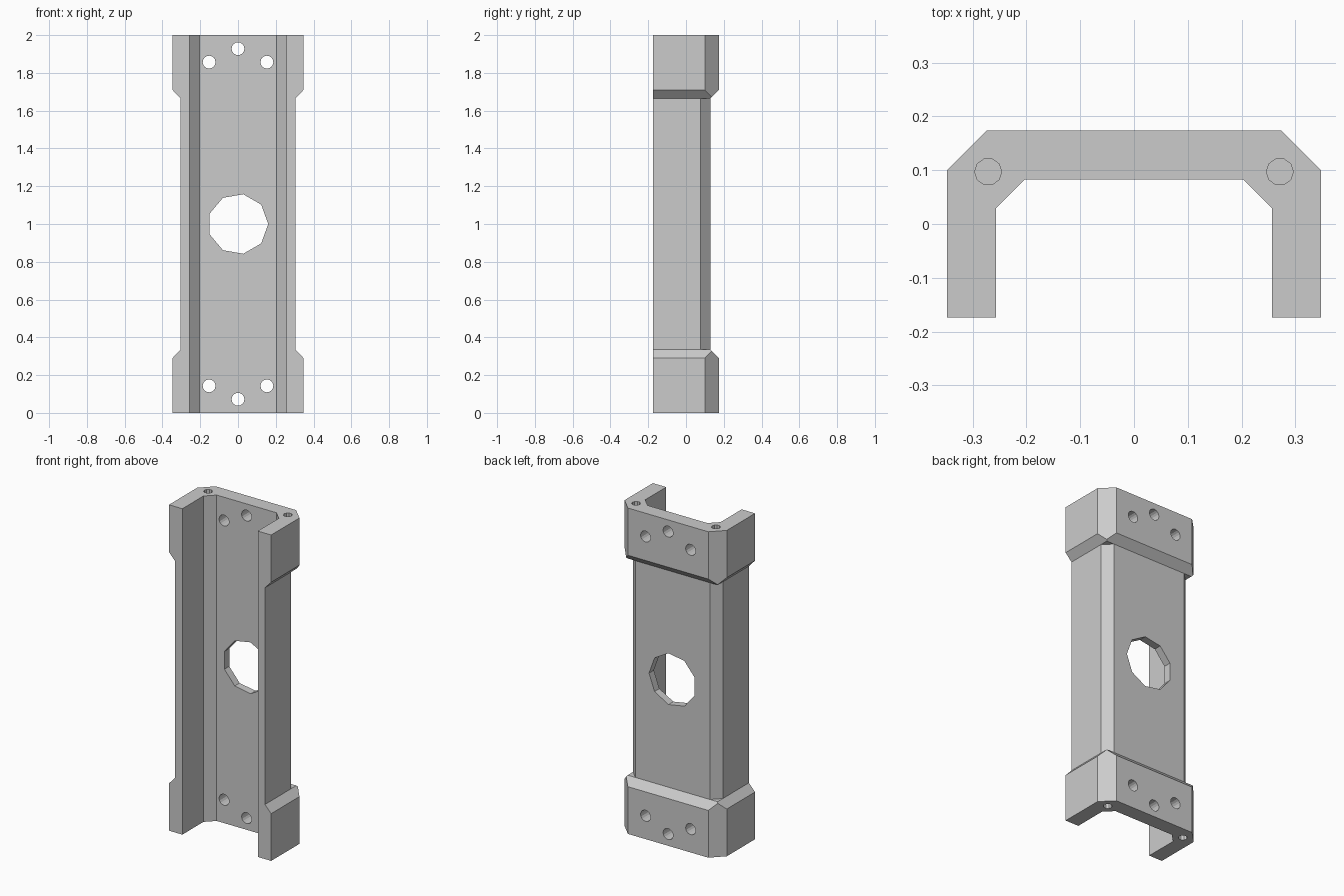
import bpy
import bmesh
import math
from mathutils import Vector

cube = bpy.data.objects.get("Cube")
if cube:
    bpy.data.objects.remove(cube, do_unlink=True)

grey = bpy.data.materials.new("plain grey")
grey.use_nodes = True
colour = (0.6, 0.6, 0.6, 1)
grey.diffuse_color = colour
grey.node_tree.nodes["Principled BSDF"].inputs["Base Color"].default_value = colour

FRONT = -0.174


def finish(name, bm):
    bmesh.ops.recalc_face_normals(bm, faces=bm.faces)
    mesh = bpy.data.meshes.new(name)
    bm.to_mesh(mesh)
    bm.free()
    mesh.materials.append(grey)
    ob = bpy.data.objects.new(name, mesh)
    bpy.context.collection.objects.link(ob)
    return ob


def loft(rings):
    """Closed solid through rings of 3D points."""
    bm = bmesh.new()
    loops = [[bm.verts.new(p) for p in ring] for ring in rings]
    bm.faces.new(loops[0])
    bm.faces.new(loops[-1])
    for a, b in zip(loops, loops[1:]):
        for i in range(len(a)):
            j = (i + 1) % len(a)
            bm.faces.new((a[i], a[j], b[j], b[i]))
    return bm


def circle(cx, cy, r, n):
    steps = [2 * math.pi * i / n for i in range(n)]
    return [(cx + r * math.cos(t), cy + r * math.sin(t)) for t in steps]


def upright(name, points, z0, z1):
    return finish(name, loft([[(x, y, z) for x, y in points] for z in (z0, z1)]))


def through(name, points):
    return finish(name, loft([[(x, y, z) for x, z in points] for y in (0, 0.3)]))


def channel_outline(half, back, chamfer, front):
    side = [(half, front), (half, back - chamfer), (half - chamfer, back)]
    return side + [(-x, y) for x, y in reversed(side)]


def end_block(name, top):
    """Bevelled block whose two rear corners are sliced off upright."""
    rings = []
    for z, half, back in ((0, 0.347, 0.174), (0.29, 0.347, 0.174), (0.335, 0.305, 0.13)):
        z = 2 - z if top else z
        rings.append([(-half, FRONT, z), (half, FRONT, z), (half, back, z), (-half, back, z)])
    bm = loft(rings)
    for s in (-1, 1):
        cut = bmesh.ops.bisect_plane(
            bm, geom=bm.verts[:] + bm.edges[:] + bm.faces[:],
            plane_co=Vector((s * 0.347, 0.1, 0)), plane_no=Vector((s, 1, 0)),
            clear_outer=True)
        edges = [e for e in cut["geom_cut"] if isinstance(e, bmesh.types.BMEdge)]
        bmesh.ops.contextual_create(bm, geom=edges)
    return finish(name, bm)


# Main body and its two thicker ends
body = upright("channel_body", channel_outline(0.305, 0.13, 0.052, FRONT), 0.1, 1.9)
ends = [end_block("lower_end", False), end_block("upper_end", True)]

# Cutters: open channel, central opening, mounting holes, end holes
cutters = [
    upright("channel_cutter", channel_outline(0.256, 0.083, 0.053, -0.5), -0.2, 2.2),
    through("centre_cutter", circle(0, 1, 0.16, 9)),
]
for x, height in ((-0.153, 0.143), (0, 0.072), (0.153, 0.143)):
    for z in (height, 2 - height):
        cutters.append(through("mounting_hole_cutter", circle(x, z, 0.034, 16)))
for x in (-0.271, 0.271):
    for z0, z1 in ((-0.1, 0.2), (1.8, 2.1)):
        cutters.append(upright("end_hole_cutter", circle(x, 0.097, 0.025, 10), z0, z1))

# Combine everything into one solid
for tools, operation in ((ends, 'UNION'), (cutters, 'DIFFERENCE')):
    for tool in tools:
        mod = body.modifiers.new(tool.name, 'BOOLEAN')
        mod.object = tool
        mod.operation = operation
        mod.solver = 'EXACT'
bpy.context.view_layer.update()
solid = bpy.data.meshes.new_from_object(
    body.evaluated_get(bpy.context.evaluated_depsgraph_get()))
body.modifiers.clear()
body.data = solid
for tool in ends + cutters:
    bpy.data.objects.remove(tool, do_unlink=True)
